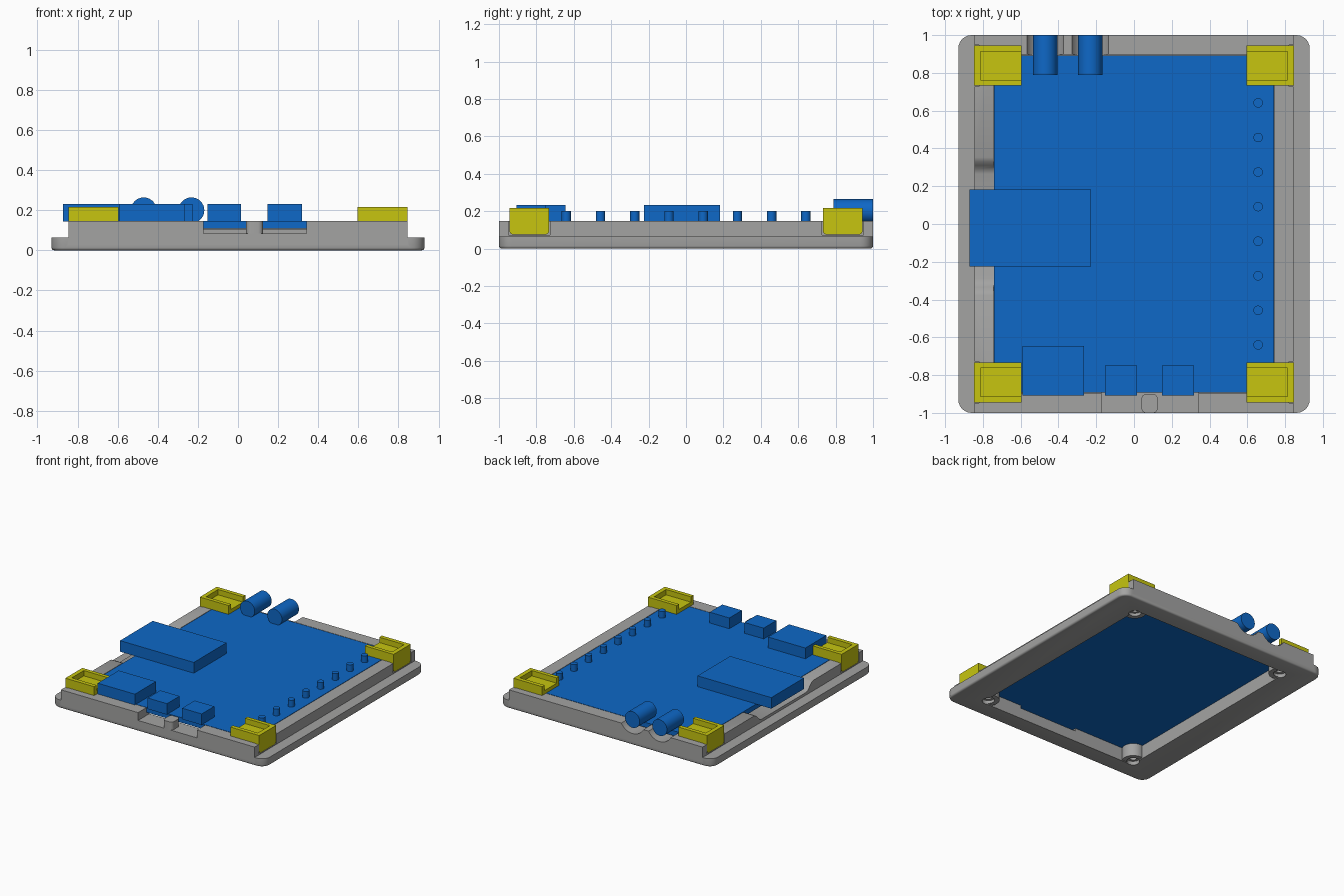
import bpy, bmesh, math
from mathutils import Matrix

if "Cube" in bpy.data.objects:
    bpy.data.objects.remove(bpy.data.objects["Cube"])


def material(name, rgb):
    m = bpy.data.materials.new(name)
    m.diffuse_color = (*rgb, 1)
    m.use_nodes = True
    m.node_tree.nodes["Principled BSDF"].inputs["Base Color"].default_value = m.diffuse_color
    return m


GREY = material("grey plastic", (0.37, 0.37, 0.365))
BLUE = material("blue board", (0.0044, 0.138, 0.57))
YELLOW = material("yellow clip", (0.57, 0.56, 0.005))


def finish(name, bm, mat):
    bmesh.ops.recalc_face_normals(bm, faces=bm.faces)
    me = bpy.data.meshes.new(name)
    bm.to_mesh(me)
    bm.free()
    me.materials.append(mat)
    ob = bpy.data.objects.new(name, me)
    bpy.context.collection.objects.link(ob)
    return ob


def box(name, x, y, z, mat=GREY, round_axis=None, r=0, where=lambda e: True):
    """Box from (min, max) ranges; edges along round_axis may be rounded."""
    bm = bmesh.new()
    bmesh.ops.create_cube(bm, size=1)
    for v in bm.verts:
        v.co = [a[0] if c < 0 else a[1] for a, c in zip((x, y, z), v.co)]
    if round_axis is not None:
        edges = [e for e in bm.edges
                 if abs((e.verts[0].co - e.verts[1].co).normalized()[round_axis]) > 0.9 and where(e)]
        bmesh.ops.bevel(bm, geom=edges, offset=r, segments=6, profile=0.5, affect='EDGES')
    return finish(name, bm, mat)


def cyl(name, r, centre, length, axis='Z', mat=GREY, segs=32):
    bm = bmesh.new()
    rot = Matrix.Rotation(math.pi / 2, 4, 'X') if axis == 'Y' else Matrix()
    bmesh.ops.create_cone(bm, cap_ends=True, segments=segs, radius1=r, radius2=r, depth=length,
                          matrix=Matrix.Translation(centre) @ rot)
    return finish(name, bm, mat)


def boolean(target, tools, op):
    for t in tools:
        mod = target.modifiers.new("bool", 'BOOLEAN')
        mod.operation, mod.object, mod.solver = op, t, 'EXACT'
        with bpy.context.temp_override(object=target, active_object=target):
            bpy.ops.object.modifier_apply(modifier=mod.name)
        bpy.data.objects.remove(t, do_unlink=True)


def smooth(ob):
    bpy.ops.object.select_all(action='DESELECT')
    ob.select_set(True)
    bpy.context.view_layer.objects.active = ob
    bpy.ops.object.shade_smooth_by_angle(angle=math.radians(35))


CORNERS = [(sx, sy) for sx in (-1, 1) for sy in (-1, 1)]
TUBES = (-0.47, -0.232)

# Base plate with round corners and a softened lower rim
frame = box("frame", (-.93, .93), (-1, 1), (0, .065), round_axis=2, r=.07)
bm = bmesh.new()
bm.from_mesh(frame.data)
rim = [e for e in bm.edges if all(v.co.z < .001 for v in e.verts)]
bmesh.ops.bevel(bm, geom=rim, offset=.014, segments=3, profile=.5, affect='EDGES')
bm.to_mesh(frame.data)
bm.free()

# Raised wall, board pocket and open bottom
boolean(frame, [box("wall", (-.845, .845), (-1, 1), (.03, .147))], 'UNION')
boolean(frame, [box("opening", (-.70, .70), (-.86, .86), (-.1, .3)),
                box("pocket", (-.745, .745), (-.897, .897), (.107, .3))], 'DIFFERENCE')

# Screw bosses and their stepped holes
boolean(frame, [cyl("boss", .08, (sx * .68, sy * .82, .057), .1) for sx, sy in CORNERS], 'UNION')
holes = []
for sx, sy in CORNERS:
    holes += [cyl("counterbore", .045, (sx * .68, sy * .82, 0), .06),
              cyl("bore", .025, (sx * .68, sy * .82, .04), .1)]

# Front slot, rear tube channels and clip notches
cuts = holes + [box("slot", (-.172, .342), (-1.1, -.8), (.085, .3))]
cuts += [cyl("channel", .11, (x, 1.0, .2), .4, 'Y', segs=48) for x in TUBES]
for sx, sy in CORNERS:
    xs, ys = sorted((sx * .82, sx * .9)), sorted((sy * .728, sy * .948))
    cuts.append(box("notch", xs, ys, (.072, .3)))

# Curved dip in the left wall
ramp = [(.0, .16), (.012, .147), (.035, .137), (.055, .116), (.075, .095), (.10, .086)]
profile = [(-.39 + d, z) for d, z in ramp] + [(.365 - d, z) for d, z in reversed(ramp)]
bm = bmesh.new()
face = bm.faces.new([bm.verts.new((-1, y, z)) for y, z in profile])
ext = bmesh.ops.extrude_face_region(bm, geom=[face])
bmesh.ops.translate(bm, vec=(.29, 0, 0),
                    verts=[g for g in ext["geom"] if isinstance(g, bmesh.types.BMVert)])
cuts.append(finish("dip", bm, GREY))
boolean(frame, cuts, 'DIFFERENCE')
smooth(frame)

# Latch tab standing in the front slot
smooth(box("latch_tab", (.04, .125), (-1, -.9), (.07, .147), round_axis=2, r=.025))

# Circuit board and the blocks on it
box("board", (-.741, .741), (-.893, .893), (.108, .147), BLUE)
box("card_module", (-.872, -.228), (-.225, .182), (.145, .232), BLUE)
box("large_socket", (-.59, -.265), (-.907, -.645), (.145, .232), BLUE)
box("socket_a", (-.153, .015), (-.907, -.75), (.145, .232), BLUE)
box("socket_b", (.147, .318), (-.907, -.75), (.145, .232), BLUE)

# Rear tube connectors
for x in TUBES:
    smooth(cyl("tube_connector", .064, (x, .894, .2), .212, 'Y', BLUE))

# Row of small pegs
for i in range(8):
    smooth(cyl("peg", .025, (.657, -.64 + i * .183, .17), .06, 'Z', BLUE, 24))

# Corner clips: side tongue, floor and three-sided rim open to the middle
for sx, sy in CORNERS:
    ylo, yhi = sorted((sy * .732, sy * .944))
    X = lambda a, b: tuple(sorted((sx * a, sx * b)))
    clip = box("corner_clip", X(.595, .846), (ylo, yhi), (.147, .217), YELLOW)
    tongue = box("tongue", X(.82, .846), (ylo, yhi), (.075, .18), YELLOW, 0, .022,
                 lambda e: e.verts[0].co.z < .1)
    boolean(clip, [tongue], 'UNION')
    ry = sorted((sy * .762, sy * .912))
    boolean(clip, [box("recess", X(.5, .812), ry, (.175, .3), YELLOW)], 'DIFFERENCE')
    smooth(clip)
